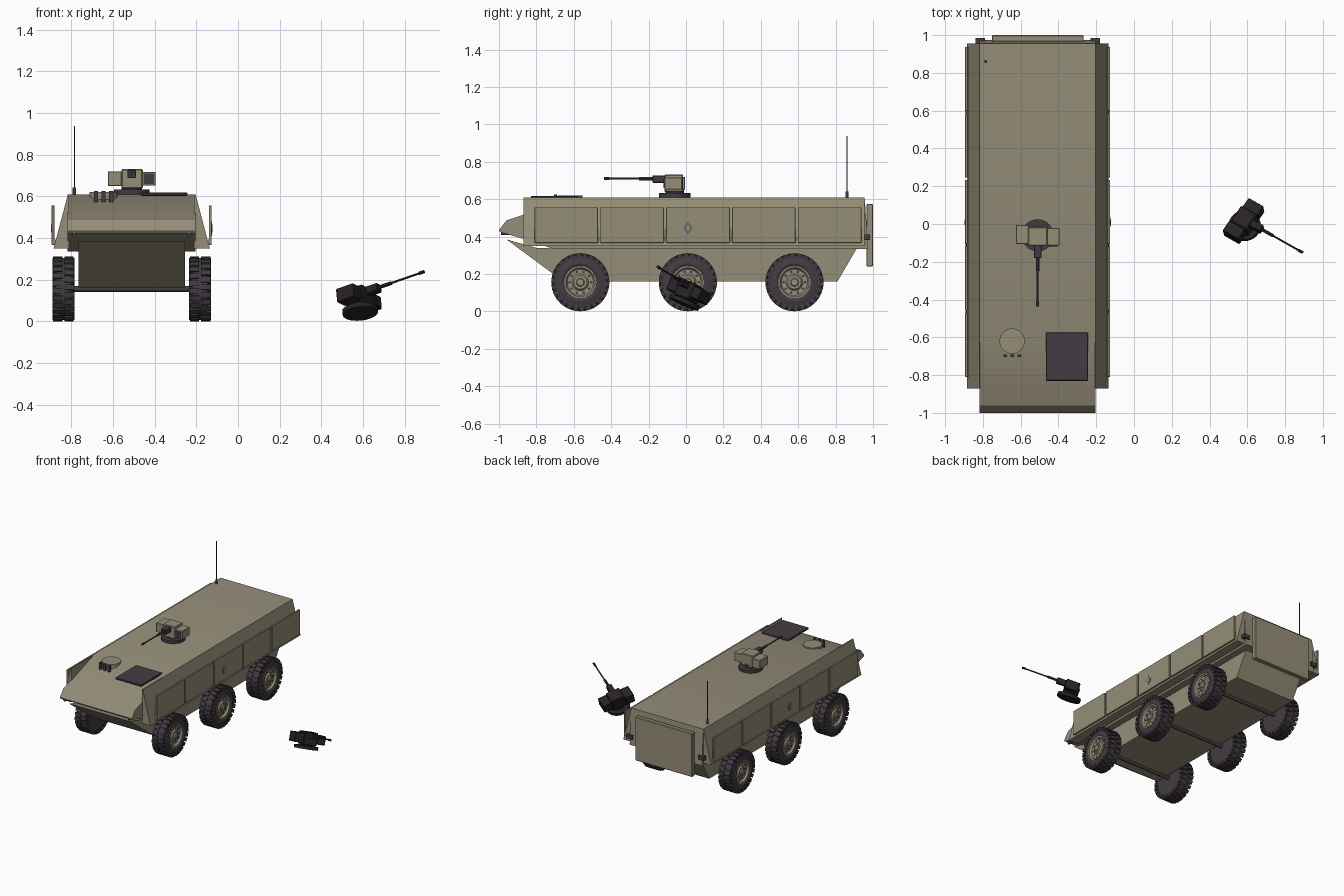
import bpy, bmesh, math
from mathutils import Matrix, Vector

cube = bpy.data.objects.get("Cube")
if cube:
    bpy.data.objects.remove(cube, do_unlink=True)


def material(name, rgb):
    m = bpy.data.materials.new(name)
    m.use_nodes = True
    m.diffuse_color = (*rgb, 1)
    m.node_tree.nodes["Principled BSDF"].inputs["Base Color"].default_value = (*rgb, 1)
    return m


OLIVE = material("olive_drab", (0.30, 0.27, 0.19))
DARK = material("dark_rubber", (0.055, 0.045, 0.054))
BLACK = material("charred_black", (0.02, 0.016, 0.019))
GREY = material("marking_grey", (0.13, 0.13, 0.12))

VEHICLE = Matrix.Translation((-0.51, 0, 0))
made = []


def finish(name, bm, mat, place=VEHICLE):
    bmesh.ops.recalc_face_normals(bm, faces=bm.faces)
    bm.transform(place)
    me = bpy.data.meshes.new(name)
    bm.to_mesh(me)
    bm.free()
    me.materials.append(mat)
    ob = bpy.data.objects.new(name, me)
    bpy.context.collection.objects.link(ob)
    made.append(ob)
    return ob


def add_box(bm, lo, hi, m=Matrix()):
    lo, hi = Vector(lo), Vector(hi)
    scale = Matrix.Diagonal((*(hi - lo), 1))
    bmesh.ops.create_cube(bm, size=1, matrix=m @ Matrix.Translation((lo + hi) / 2) @ scale)


def box(name, lo, hi, mat, place=VEHICLE, bevel=0):
    bm = bmesh.new()
    add_box(bm, lo, hi)
    if bevel:
        bmesh.ops.bevel(bm, geom=bm.edges[:], offset=bevel, segments=1, affect='EDGES')
    return finish(name, bm, mat, place)


def prism(name, pts, vec, mat):
    # Extrude a closed outline along a vector
    bm = bmesh.new()
    face = bm.faces.new([bm.verts.new(p) for p in pts])
    out = bmesh.ops.extrude_face_region(bm, geom=[face])
    verts = [v for v in out["geom"] if isinstance(v, bmesh.types.BMVert)]
    bmesh.ops.translate(bm, verts=verts, vec=vec)
    return finish(name, bm, mat)


def side_profile(name, yz, half, mat):
    return prism(name, [(-half, y, z) for y, z in yz], (2 * half, 0, 0), mat)


def add_rod(bm, a, b, r, n=16):
    a, b = Vector(a), Vector(b)
    rot = (b - a).to_track_quat('Z', 'Y').to_matrix().to_4x4()
    bmesh.ops.create_cone(bm, cap_ends=True, segments=n, radius1=r, radius2=r,
                          depth=(b - a).length, matrix=Matrix.Translation((a + b) / 2) @ rot)


def rod(name, a, b, r, mat, place=VEHICLE, n=16):
    bm = bmesh.new()
    add_rod(bm, a, b, r, n)
    return finish(name, bm, mat, place)


def lathe(name, profile, n, mat, place):
    # Spin (x, radius) points round the x axis
    bm = bmesh.new()
    verts = [bm.verts.new((x, 0, r)) for x, r in profile]
    edges = [bm.edges.new(p) for p in zip(verts, verts[1:])]
    bmesh.ops.spin(bm, geom=verts + edges, cent=(0, 0, 0), axis=(1, 0, 0),
                   angle=math.tau, steps=n, use_merge=True)
    bmesh.ops.remove_doubles(bm, verts=bm.verts, dist=1e-5)
    return finish(name, bm, mat, place)


# Hull
side_profile("upper_hull", [(-0.6, 0.61), (-0.87, 0.517), (-0.96, 0.487), (-1, 0.435), (-0.995, 0.425),
                            (-0.87, 0.388), (-0.71, 0.335), (0.975, 0.335), (0.955, 0.61)], 0.307, OLIVE)
side_profile("lower_hull", [(-0.96, 0.385), (-0.71, 0.2), (-0.655, 0.16), (0.81, 0.16),
                            (0.915, 0.34), (-0.8, 0.34)], 0.255, OLIVE)
box("rear_door", (-0.243, 0.965, 0.24), (0.243, 1.0, 0.575), OLIVE, bevel=0.004)

for s, side in ((1, "left"), (-1, "right")):
    # Sloped sponson with skirt plates
    prism(side + "_sponson", [(s * x, -0.87, z) for x, z in
                              ((0.3, 0.61), (0.307, 0.608), (0.375, 0.35), (0.3, 0.35))],
          (0, 1.825, 0), OLIVE)
    pitch = 0.352
    for i in range(5):
        y = -0.81 + i * pitch
        box(f"{side}_skirt_{i + 1}", (s * 0.37, y, 0.367), (s * 0.384, y + pitch - 0.012, 0.557),
            OLIVE, bevel=0.002)
    box(side + "_skirt_rail", (s * 0.366, -0.81, 0.372), (s * 0.373, 0.935, 0.392), OLIVE)
    # Diamond marking
    for part, k, x, mat in (("marking", 1, 0.386, GREY), ("marking_center", 0.55, 0.387, OLIVE)):
        prism(f"{side}_{part}", [(s * 0.382, 0.01 + k * a, 0.445 + k * b) for a, b in
                                 ((0.026, 0), (0, 0.035), (-0.026, 0), (0, -0.035))],
              (s * (x - 0.382), 0, 0), mat)
    # Lamps
    box(side + "_tail_lamp", (s * 0.28, 0.955, 0.382), (s * 0.33, 0.984, 0.412), DARK)
    rod(side + "_head_lamp", (s * 0.275, -0.93, 0.417), (s * 0.275, -0.99, 0.417), 0.009, DARK)

# Roof fittings
box("square_hatch", (0.045, -0.83, 0.603), (0.267, -0.575, 0.618), DARK, bevel=0.003)
rod("round_hatch", (-0.135, -0.62, 0.585), (-0.135, -0.62, 0.62), 0.067, OLIVE, n=32)
for i in range(3):
    x = -0.172 + i * 0.037
    box(f"periscope_{i + 1}", (x - 0.01, -0.705, 0.565), (x + 0.01, -0.69, 0.626), DARK)
rod("antenna_base", (-0.275, 0.86, 0.6), (-0.275, 0.86, 0.642), 0.008, DARK)
rod("antenna", (-0.275, 0.86, 0.64), (-0.275, 0.86, 0.937), 0.0025, DARK, n=8)


# Weapon station, built with its ring centred on the origin
def weapon_station(prefix, place, body, metal):
    rod(prefix + "_ring", (0, 0, 0), (0, 0, 0.022), 0.085, metal, place, 32)
    rod(prefix + "_pedestal", (0, 0, 0.02), (0, 0, 0.045), 0.05, metal, place, 24)
    box(prefix + "_body", (-0.05, -0.055, 0.028), (0.053, 0.045, 0.122), body, place, 0.005)
    box(prefix + "_ammo_box", (-0.115, -0.045, 0.04), (-0.048, 0.055, 0.11), body, place, 0.003)
    box(prefix + "_sight_box", (0.05, -0.055, 0.042), (0.115, 0.04, 0.107), body, place, 0.003)
    box(prefix + "_sight_glass", (0.06, -0.059, 0.05), (0.106, -0.053, 0.099), metal, place)
    box(prefix + "_mount", (-0.02, -0.12, 0.078), (0.02, -0.05, 0.118), metal, place, 0.003)
    for part, y0, y1, r in (("sleeve", -0.19, -0.115, 0.009), ("barrel", -0.37, -0.18, 0.005),
                            ("muzzle", -0.378, -0.35, 0.008)):
        rod(f"{prefix}_{part}", (0, y0, 0.1), (0, y1, 0.1), r, metal, place, 12)


weapon_station("turret", VEHICLE @ Matrix.Translation((0, -0.06, 0.61)), OLIVE, DARK)

# Fallen weapon station lying tilted beside the vehicle
aim = Vector((0.833, -0.471, 0.29)).normalized()
side_axis = Vector((-0.09, 0.4, 0.912)).cross(aim).normalized()
up = aim.cross(side_axis)
tilt = Matrix((side_axis, -aim, up)).transposed().to_4x4()
weapon_station("wreck", Matrix.Translation((0.587, -0.013, 0.038)) @ tilt, BLACK, BLACK)


# Wheels, x pointing outward from the vehicle
def wheel(name, place):
    lathe(name + "_tyre", [(-0.05, 0), (-0.05, 0.1), (-0.048, 0.13), (-0.036, 0.147), (0, 0.149),
                           (0.036, 0.147), (0.048, 0.13), (0.052, 0.1), (0.046, 0.086),
                           (0.025, 0.082), (0.025, 0)], 40, DARK, place)
    bm = bmesh.new()
    count = 26
    for i in range(count):
        for row in (-1, 1):
            turn = Matrix.Rotation(math.tau * (i + row * 0.25) / count, 4, 'X')
            add_box(bm, (row * 0.005, -0.013, 0.14), (row * 0.049, 0.013, 0.155), turn)
            add_box(bm, (row * 0.04, -0.011, 0.122), (row * 0.053, 0.011, 0.148), turn)
    finish(name + "_tread", bm, DARK, place)
    lathe(name + "_rim", [(0.02, 0.086), (0.05, 0.086), (0.05, 0.078), (0.036, 0.07), (0.034, 0.045),
                          (0.044, 0.036), (0.044, 0.022), (0.052, 0.018), (0.052, 0)], 32, OLIVE, place)
    bolts, holes = bmesh.new(), bmesh.new()
    for i in range(10):
        a = math.tau * i / 10
        c, d = math.cos(a), math.sin(a)
        add_rod(bolts, (0.04, 0.03 * c, 0.03 * d), (0.048, 0.03 * c, 0.03 * d), 0.004, 6)
        add_rod(holes, (0.03, 0.058 * c, 0.058 * d), (0.037, 0.058 * c, 0.058 * d), 0.007, 8)
    finish(name + "_bolts", bolts, OLIVE, place)
    finish(name + "_rim_holes", holes, DARK, place)


for label, y in (("front", -0.565), ("middle", 0.01), ("rear", 0.58)):
    rod(label + "_axle", (-0.3, y, 0.156), (0.3, y, 0.156), 0.014, DARK)
    for s, side in ((1, "left"), (-1, "right")):
        spin = Matrix.Rotation(0 if s > 0 else math.pi, 4, 'Z')
        wheel(f"{label}_{side}_wheel", VEHICLE @ Matrix.Translation((s * 0.328, y, 0.156)) @ spin)

# Smooth rounded parts while keeping hard edges
bpy.ops.object.select_all(action='DESELECT')
for ob in made:
    ob.select_set(True)
bpy.context.view_layer.objects.active = made[0]
bpy.ops.object.shade_smooth_by_angle(angle=math.radians(30))
